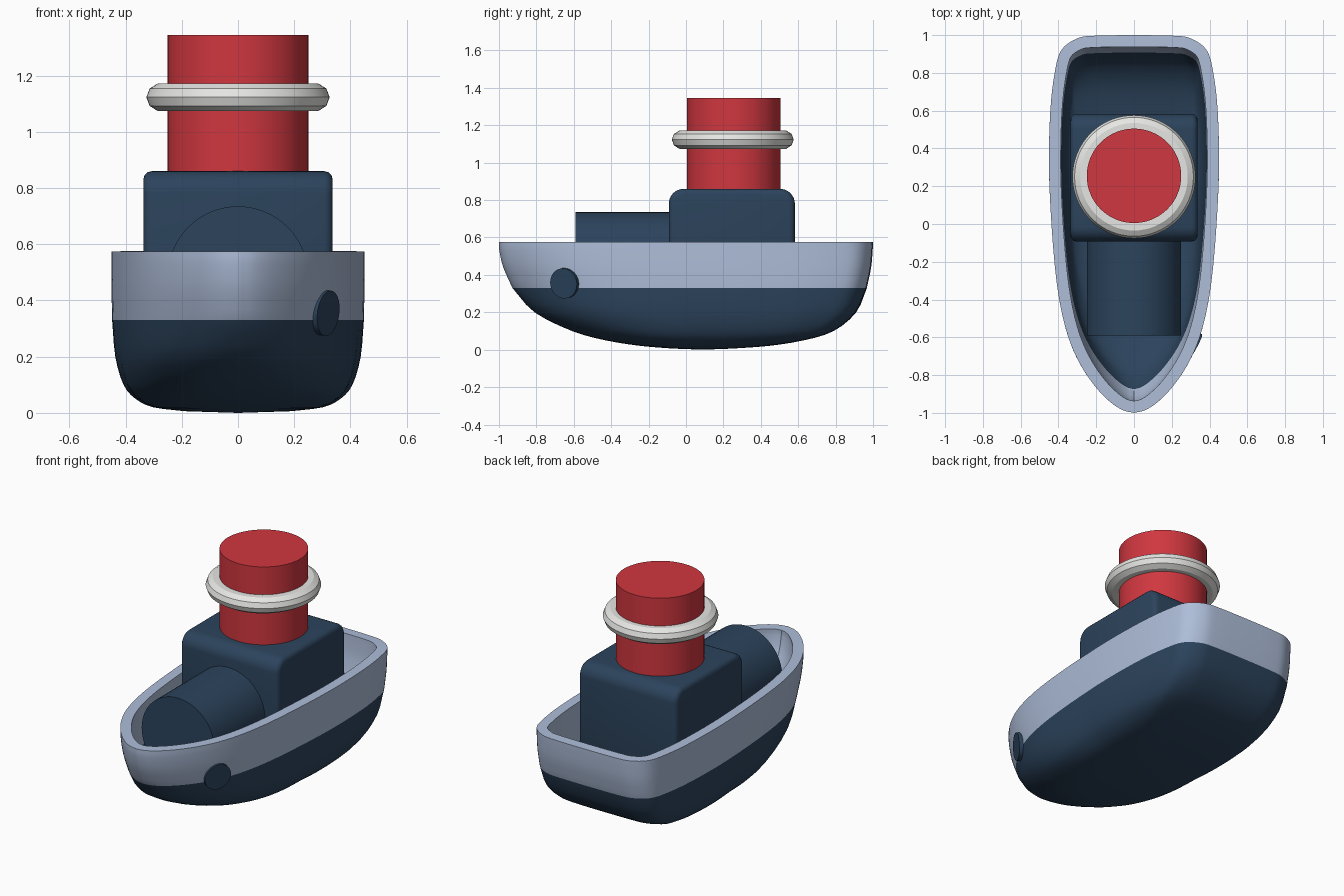
import bpy, bmesh, math
from mathutils import Vector

if "Cube" in bpy.data.objects:
    bpy.data.objects.remove(bpy.data.objects["Cube"])


def material(name, rgb):
    m = bpy.data.materials.new(name)
    m.use_nodes = True
    m.diffuse_color = (*rgb, 1)
    m.node_tree.nodes["Principled BSDF"].inputs["Base Color"].default_value = (*rgb, 1)
    return m


NAVY = material("navy", (0.025, 0.057, 0.108))
PALE = material("pale blue grey", (0.42, 0.51, 0.69))
RED = material("red", (0.63, 0.038, 0.05))
WHITE = material("off white", (0.79, 0.79, 0.77))


def finish(obj, name, mats, angle=35):
    """Name, colour, apply modifiers and shade."""
    obj.name = name
    for m in mats:
        obj.data.materials.append(m)
    bpy.ops.object.select_all(action="DESELECT")
    obj.select_set(True)
    bpy.context.view_layer.objects.active = obj
    for mod in list(obj.modifiers):
        bpy.ops.object.modifier_apply(modifier=mod.name)
    bpy.ops.object.shade_smooth_by_angle(angle=math.radians(angle))
    return obj


def mesh_object(bm, name):
    bmesh.ops.recalc_face_normals(bm, faces=bm.faces)
    mesh = bpy.data.meshes.new(name)
    bm.to_mesh(mesh)
    bm.free()
    obj = bpy.data.objects.new(name, mesh)
    bpy.context.collection.objects.link(obj)
    return obj


def cylinder(name, mat, radius, a, b):
    a, b = Vector(a), Vector(b)
    bpy.ops.mesh.primitive_cylinder_add(vertices=64, radius=radius, depth=(b - a).length,
                                        location=(a + b) / 2,
                                        rotation=(b - a).to_track_quat("Z", "Y").to_euler())
    return finish(bpy.context.object, name, [mat])


def spline(points, steps):
    """Smooth curve through the points."""
    p = [Vector(q) for q in points]
    p = [2 * p[0] - p[1]] + p + [2 * p[-1] - p[-2]]
    out = []
    for a, b, c, d in zip(p, p[1:], p[2:], p[3:]):
        for i in range(steps):
            t = i / steps
            out.append(0.5 * (2 * b + (c - a) * t + (2 * a - 5 * b + 4 * c - d) * t * t
                              + (3 * b - a - 3 * c + d) * t ** 3))
    return out + [p[-2]]


# Hull: half deck outline (x, y) mirrored, then lofted down to the keel
half = spline([(0, -1), (0.06, -0.985), (0.125, -0.943), (0.2, -0.867), (0.275, -0.76),
               (0.335, -0.635), (0.38, -0.48), (0.413, -0.28), (0.437, 0), (0.45, 0.3),
               (0.443, 0.6), (0.42, 0.8), (0.385, 0.92), (0.3, 0.983), (0.2, 0.997), (0, 1)], 4)
outline = half + [Vector((-p.x, p.y)) for p in half[-2:0:-1]]
BAND = 0.33


def hull_point(p, z, w, bow, stern):
    """The bow gets blunter towards the keel."""
    x = p.x
    if p.y < 0 and z < BAND:
        blunt = math.copysign(0.437 * max(0, 1 - abs(p.y) ** 2.5) ** 0.4, x)
        x += (blunt - x) * (1 - z / BAND)
    return (x * w, bow + (p.y + 1) / 2 * (stern - bow), z)


# Each level: height, width factor, bow y, stern y
upper = spline([(0.575, 1, -1, 1), (0.53, 1, -0.998, 0.998), (0.44, 1, -0.977, 0.99),
                (BAND, 0.995, -0.928, 0.967)], 3)
lower = spline([(BAND, 0.995, -0.928, 0.967), (0.2, 0.97, -0.81, 0.91), (0.1, 0.905, -0.61, 0.79),
                (0.05, 0.81, -0.43, 0.63), (0.02, 0.67, -0.24, 0.44), (0.006, 0.42, -0.07, 0.25)], 3)
bm = bmesh.new()
rings = []
for level in upper + lower[1:]:
    rings.append([bm.verts.new(hull_point(p, *level)) for p in outline])
n = len(outline)
for r, s in zip(rings, rings[1:]):
    for i in range(n):
        f = bm.faces.new((r[i], r[(i + 1) % n], s[(i + 1) % n], s[i]))
        f.material_index = 1 if f.calc_center_median().z > BAND else 0
keel = bm.verts.new((0, 0.09, 0))
for i in range(n):
    bm.faces.new((rings[-1][i], rings[-1][(i + 1) % n], keel))
hull = mesh_object(bm, "hull")
shell = hull.modifiers.new("shell", "SOLIDIFY")
shell.thickness = 0.062
shell.offset = -1
finish(hull, "hull", [NAVY, PALE])

# Cabin: rounded side profile extruded across the boat
bm = bmesh.new()
y0, y1, top, r = -0.092, 0.582, 0.86, 0.08
profile = [(y0, 0.2), (y1, 0.2)]
for cy, start in ((y1 - r, 0), (y0 + r, 90)):
    for i in range(9):
        a = math.radians(start + i * 90 / 8)
        profile.append((cy + r * math.cos(a), top - r + r * math.sin(a)))
side = bm.faces.new([bm.verts.new((-0.337, y, z)) for y, z in profile])
moved = bmesh.ops.extrude_face_region(bm, geom=[side])["geom"]
bmesh.ops.translate(bm, vec=(0.674, 0, 0), verts=[v for v in moved if isinstance(v, bmesh.types.BMVert)])
cabin = mesh_object(bm, "cabin")
bevel = cabin.modifiers.new("soft edges", "BEVEL")
bevel.width = 0.03
bevel.segments = 3
finish(cabin, "cabin", [NAVY])

# Boiler, funnel and its ring
cylinder("boiler", NAVY, 0.25, (0, -0.59, 0.485), (0, 0, 0.485))
cylinder("funnel", RED, 0.25, (0, 0.255, 0.75), (0, 0.255, 1.345))
bpy.ops.mesh.primitive_torus_add(major_segments=64, minor_segments=10, major_radius=0.266,
                                 minor_radius=0.06, location=(0, 0.25, 1.123))
ring = finish(bpy.context.object, "funnel_ring", [WHITE])
ring.scale.z = 0.87

# Round plug on the left bow
centre = Vector((0.316, -0.652, 0.355))
out = Vector((0.87, -0.48, -0.12)).normalized()
cylinder("bow_plug", NAVY, 0.081, centre - out * 0.03, centre + out * 0.006)
